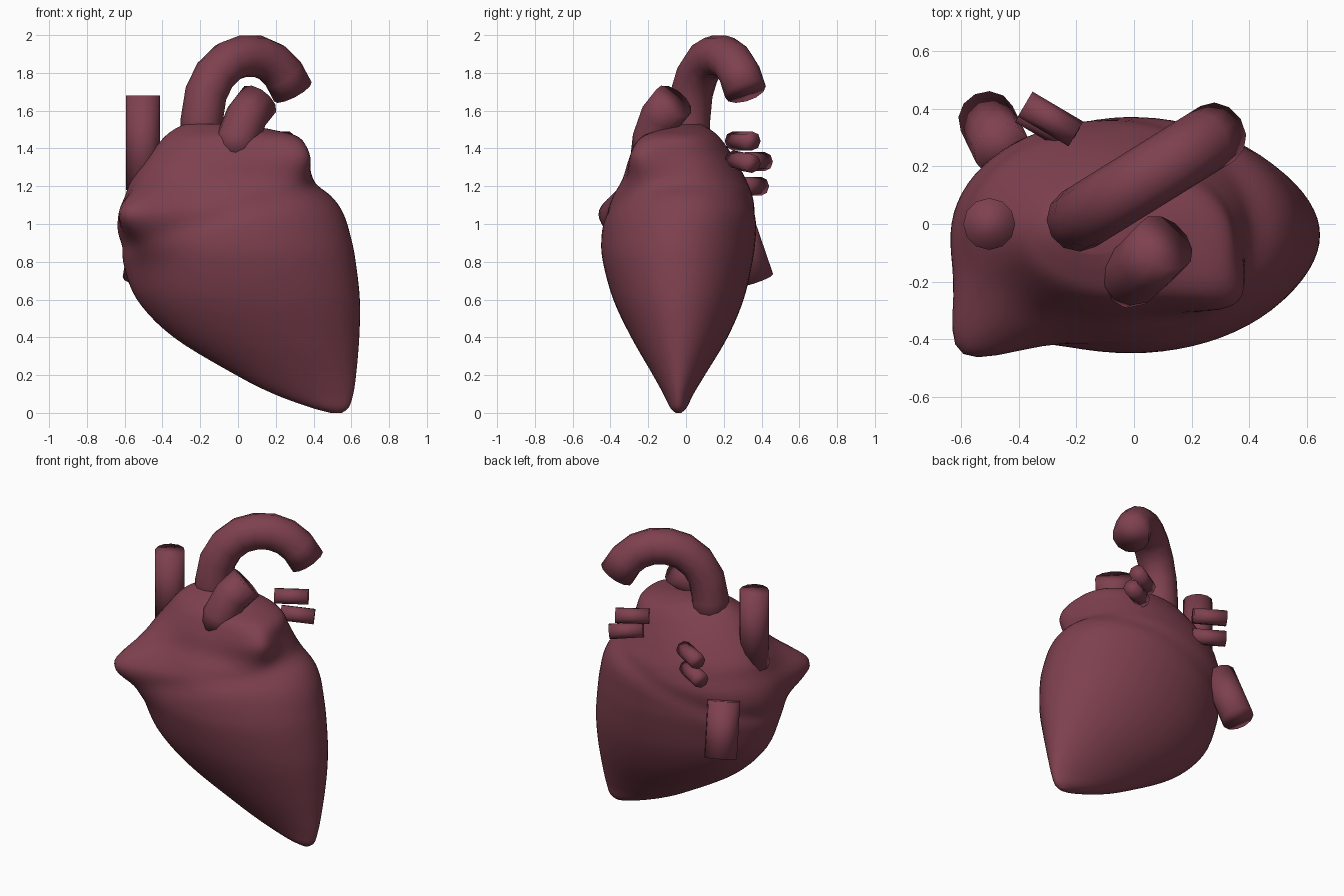
import bpy, bmesh, math
from mathutils import Vector

if "Cube" in bpy.data.objects:
    bpy.data.objects.remove(bpy.data.objects["Cube"])

mat = bpy.data.materials.new("muscle")
mat.diffuse_color = (0.21, 0.052, 0.078, 1)
mat.use_nodes = True
mat.node_tree.nodes["Principled BSDF"].inputs["Base Color"].default_value = mat.diffuse_color


def finish(ob):
    bpy.ops.object.select_all(action='DESELECT')
    ob.select_set(True)
    bpy.context.view_layer.objects.active = ob
    bpy.ops.object.convert(target='MESH')
    ob.data.materials.clear()
    ob.data.materials.append(mat)
    bpy.ops.object.shade_smooth()


def tube(name, points, radius, res=4):
    cu = bpy.data.curves.new(name, 'CURVE')
    cu.dimensions = '3D'
    cu.bevel_depth = radius
    cu.bevel_resolution = res
    cu.use_fill_caps = True
    sp = cu.splines.new('POLY')
    sp.points.add(len(points) - 1)
    for p, co in zip(sp.points, points):
        p.co = (*co, 1)
    ob = bpy.data.objects.new(name, cu)
    bpy.context.collection.objects.link(ob)
    finish(ob)
    # weld the end caps so the shading runs round the rim
    bm = bmesh.new()
    bm.from_mesh(ob.data)
    bmesh.ops.remove_doubles(bm, verts=bm.verts, dist=0.0005)
    bm.to_mesh(ob.data)
    bm.free()


# Heart body: oval slices (z, x min, x max, y min, y max) from apex to atria
slices = [
    (0.0, 0.49, 0.55, -0.055, -0.025), (0.03, 0.38, 0.587, -0.085, 0.005),
    (0.1, 0.19, 0.61, -0.12, 0.04), (0.2, -0.01, 0.625, -0.175, 0.1),
    (0.4, -0.34, 0.642, -0.29, 0.22), (0.6, -0.535, 0.645, -0.385, 0.305),
    (0.8, -0.61, 0.623, -0.44, 0.352), (0.92, -0.635, 0.6, -0.448, 0.368),
    (1.05, -0.63, 0.56, -0.43, 0.375), (1.15, -0.595, 0.495, -0.385, 0.352),
    (1.24, -0.56, 0.4, -0.335, 0.315), (1.35, -0.48, 0.35, -0.3, 0.255),
    (1.45, -0.4, 0.315, -0.25, 0.185), (1.5, -0.34, 0.17, -0.17, 0.13),
    (1.53, -0.28, 0.0, -0.1, 0.07),
]
# Atrial appendages: lumps pulled out of the wall (place, pull, spread)
lumps = [
    (Vector((-0.46, -0.31, 1.07)), Vector((-0.14, -0.142, 0)), 0.165),
    (Vector((0.25, -0.21, 1.34)), Vector((0.105, -0.065, 0.03)), 0.14),
]


def blend(p, q, r, s, t):
    """Smooth (Catmull-Rom) step between slices q and r."""
    return [0.5 * (2 * b + (c - a) * t + (2 * a - 5 * b + 4 * c - d) * t * t
                   + (3 * b - a - 3 * c + d) * t ** 3) for a, b, c, d in zip(p, q, r, s)]


STEPS, N = 5, 72
fine = []
for k in range(len(slices) - 1):
    p, s = slices[max(k - 1, 0)], slices[min(k + 2, len(slices) - 1)]
    fine += [blend(p, slices[k], slices[k + 1], s, i / STEPS) for i in range(STEPS)]
fine.append(slices[-1])

bm = bmesh.new()
rings = []
for z, x0, x1, y0, y1 in fine:
    ring = []
    cx, cy = (x0 + x1) / 2, (y0 + y1) / 2
    for i in range(N):
        a = 2 * math.pi * i / N
        dx, dy = (x1 - x0) / 2 * math.cos(a), (y1 - y0) / 2 * math.sin(a)
        # shallow slanted groove between atria and ventricles
        g = 1 - 0.03 * math.exp(-((z - 1.07 - 0.3 * (cx + dx)) / 0.06) ** 2)
        v = Vector((cx + dx * g, cy + dy * g, z))
        shift = Vector()
        for place, pull, spread in lumps:
            shift += pull * math.exp(-((v - place).length / spread) ** 2)
        ring.append(bm.verts.new(v + shift))
    rings.append(ring)
for a, b in zip(rings, rings[1:]):
    for i in range(N):
        j = (i + 1) % N
        bm.faces.new((a[i], a[j], b[j], b[i]))
bm.faces.new(rings[0][::-1])
bm.faces.new(rings[-1])
me = bpy.data.meshes.new("heart_body")
bm.to_mesh(me)
bm.free()
body = bpy.data.objects.new("heart_body", me)
bpy.context.collection.objects.link(body)
finish(body)

# Aorta: arch lying in one slanted vertical plane
arch = [(-0.19, 1.4), (-0.192, 1.55), (-0.17, 1.69), (-0.122, 1.79), (-0.05, 1.86),
        (0.025, 1.888), (0.105, 1.888), (0.18, 1.855), (0.24, 1.795), (0.29, 1.7)]
tube("aorta", [(x, 0.135 + 0.62 * x, z) for x, z in arch], 0.112)

# Other great vessels
tube("pulmonary_trunk", [(-0.02, -0.18, 1.37), (-0.003, -0.172, 1.45),
                         (0.045, -0.13, 1.57), (0.108, -0.065, 1.65)], 0.112)
tube("superior_vena_cava", [(-0.503, 0, 1.18), (-0.503, 0, 1.68)], 0.09)
tube("inferior_vena_cava", [(-0.458, 0.255, 1.03), (-0.512, 0.367, 0.703)], 0.1)

# Pulmonary veins: two short pipes on each side of the back
for name, c, side, dz in [
    ("left_upper_vein", (0.185, 0.30, 1.44), 1, 0),
    ("left_lower_vein", (0.23, 0.30, 1.33), 1, -0.01),
    ("right_upper_vein", (-0.29, 0.365, 1.33), -1, 0),
    ("right_lower_vein", (-0.30, 0.345, 1.2), -1, 0),
]:
    c, d = Vector(c), Vector((side * 0.088, 0.052, dz))
    tube(name, [c - d, c + d], 0.05, 2)
